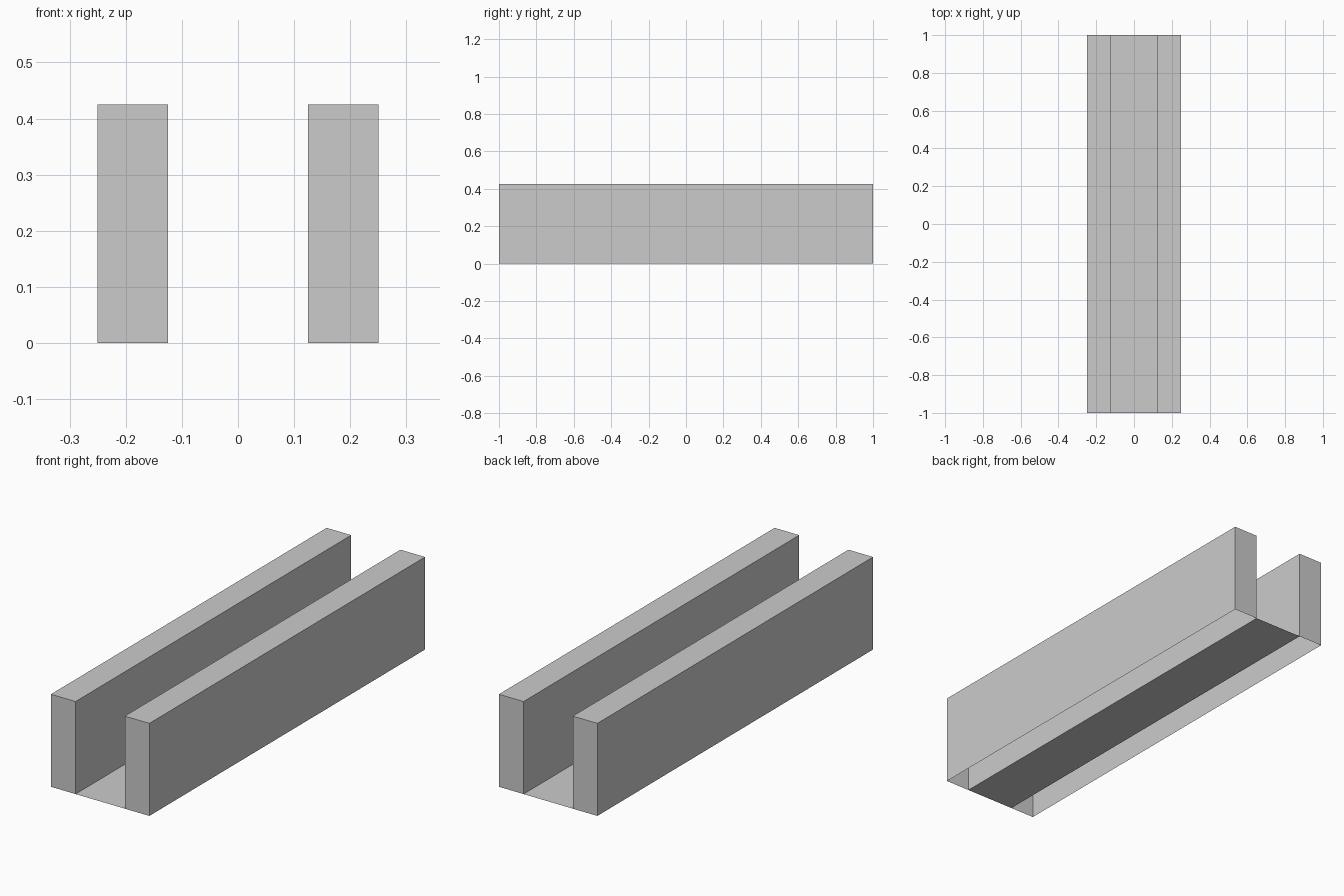
import bpy, bmesh
from mathutils import Matrix, Vector

if "Cube" in bpy.data.objects:
    bpy.data.objects.remove(bpy.data.objects["Cube"])

LENGTH, HEIGHT, INNER, OUTER = 2.0, 0.425, 0.125, 0.25


def add_object(name, bm):
    mesh = bpy.data.meshes.new(name)
    bm.to_mesh(mesh)
    bm.free()
    obj = bpy.data.objects.new(name, mesh)
    bpy.context.collection.objects.link(obj)
    return obj


def side_wall(name, side):
    # Hollow box wall, open underneath
    bm = bmesh.new()
    bmesh.ops.create_cube(bm, size=1)
    bm.normal_update()
    bottom = [f for f in bm.faces if f.normal.z < -0.5]
    bmesh.ops.delete(bm, geom=bottom, context='FACES_ONLY')
    bmesh.ops.scale(bm, vec=Vector((OUTER - INNER, LENGTH, HEIGHT)), verts=bm.verts)
    bmesh.ops.translate(bm, vec=Vector((side * (INNER + OUTER) / 2, 0, HEIGHT / 2)), verts=bm.verts)
    return add_object(name, bm)


# Walls
side_wall("left_wall", -1)
side_wall("right_wall", 1)

# Thin channel floor, a single sheet facing up
bm = bmesh.new()
bmesh.ops.create_grid(bm, x_segments=1, y_segments=1, size=1,
                      matrix=Matrix.Diagonal((INNER, LENGTH / 2, 1, 1)))
add_object("channel_floor", bm)
